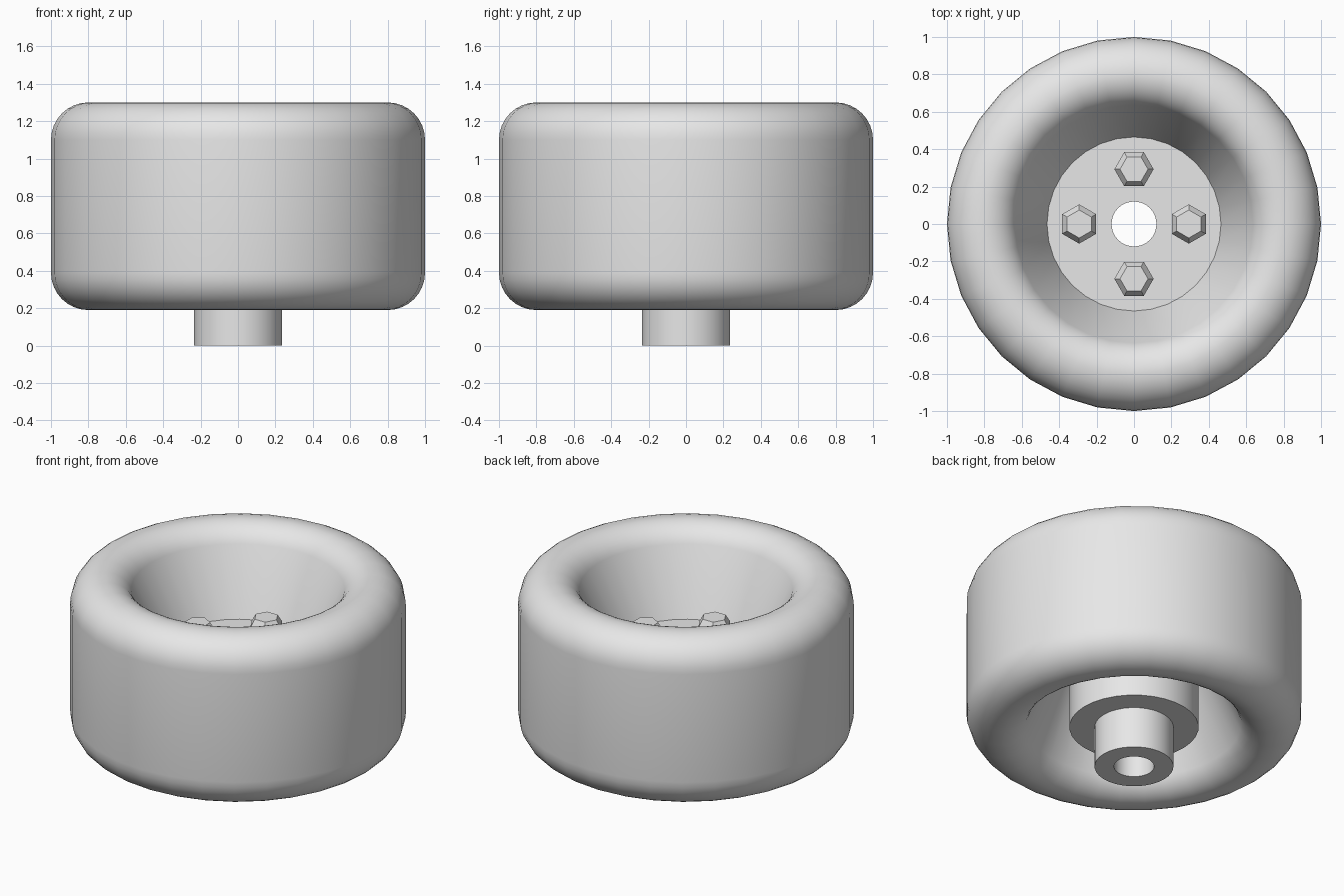
import bpy, bmesh, math

if "Cube" in bpy.data.objects:
    bpy.data.objects.remove(bpy.data.objects["Cube"])

grey = bpy.data.materials.new("light grey")
grey.diffuse_color = (0.8, 0.8, 0.8, 1)
grey.use_nodes = True
grey.node_tree.nodes["Principled BSDF"].inputs["Base Color"].default_value = grey.diffuse_color


def lathe(name, profile, segments=32, centre=(0, 0), phase=0.0, cap=False, smooth=True):
    """Revolve (radius, z) points round a vertical axis."""
    bm = bmesh.new()
    rings = []
    for r, z in profile:
        rings.append([bm.verts.new((centre[0] + r * math.cos(phase + math.tau * j / segments),
                                    centre[1] + r * math.sin(phase + math.tau * j / segments), z))
                      for j in range(segments)])
    for a, b in zip(rings, rings[1:]):
        for j in range(segments):
            k = (j + 1) % segments
            bm.faces.new((a[j], b[j], b[k], a[k]))
    if cap:
        bm.faces.new(rings[0])
    me = bpy.data.meshes.new(name)
    bm.to_mesh(me)
    bm.free()
    ob = bpy.data.objects.new(name, me)
    bpy.context.collection.objects.link(ob)
    me.materials.append(grey)
    if smooth:
        bpy.ops.object.select_all(action='DESELECT')
        ob.select_set(True)
        bpy.context.view_layer.objects.active = ob
        bpy.ops.object.shade_smooth_by_angle(angle=math.radians(35))
    return ob


def arc(cx, cz, r, a0, a1, n=8):
    return [(cx + r * math.cos(math.radians(a0 + (a1 - a0) * i / n)),
             cz + r * math.sin(math.radians(a0 + (a1 - a0) * i / n))) for i in range(n + 1)]


# Wheel body: dished both sides with rounded shoulders, mirrored about mid height
MID, PLATE = 0.745, 0.78
upper = [(0.465, PLATE)] + arc(0.80, 1.12, 0.18, 155, 90) + arc(0.80, 1.10, 0.20, 90, 0)[1:]
lower = [(r, 2 * MID - z) for r, z in reversed(upper)]
lathe("wheel_body", [(0.12, PLATE)] + upper + lower + [(0.385, 0.71)])

# Stepped hub with through bore
lathe("hub", [(0.385, 0.71), (0.385, 0.27), (0.235, 0.27), (0.235, 0.0),
              (0.12, 0.0), (0.12, PLATE)])

# Four chamfered hexagonal bolts
for i in range(4):
    a = i * math.pi / 2
    lathe("wheel_bolt_%d" % (i + 1), [(0.075, 0.90), (0.105, 0.85), (0.105, PLATE - 0.01)],
          segments=6, centre=(0.293 * math.cos(a), 0.293 * math.sin(a)),
          phase=a + math.pi / 2, cap=True, smooth=False)
